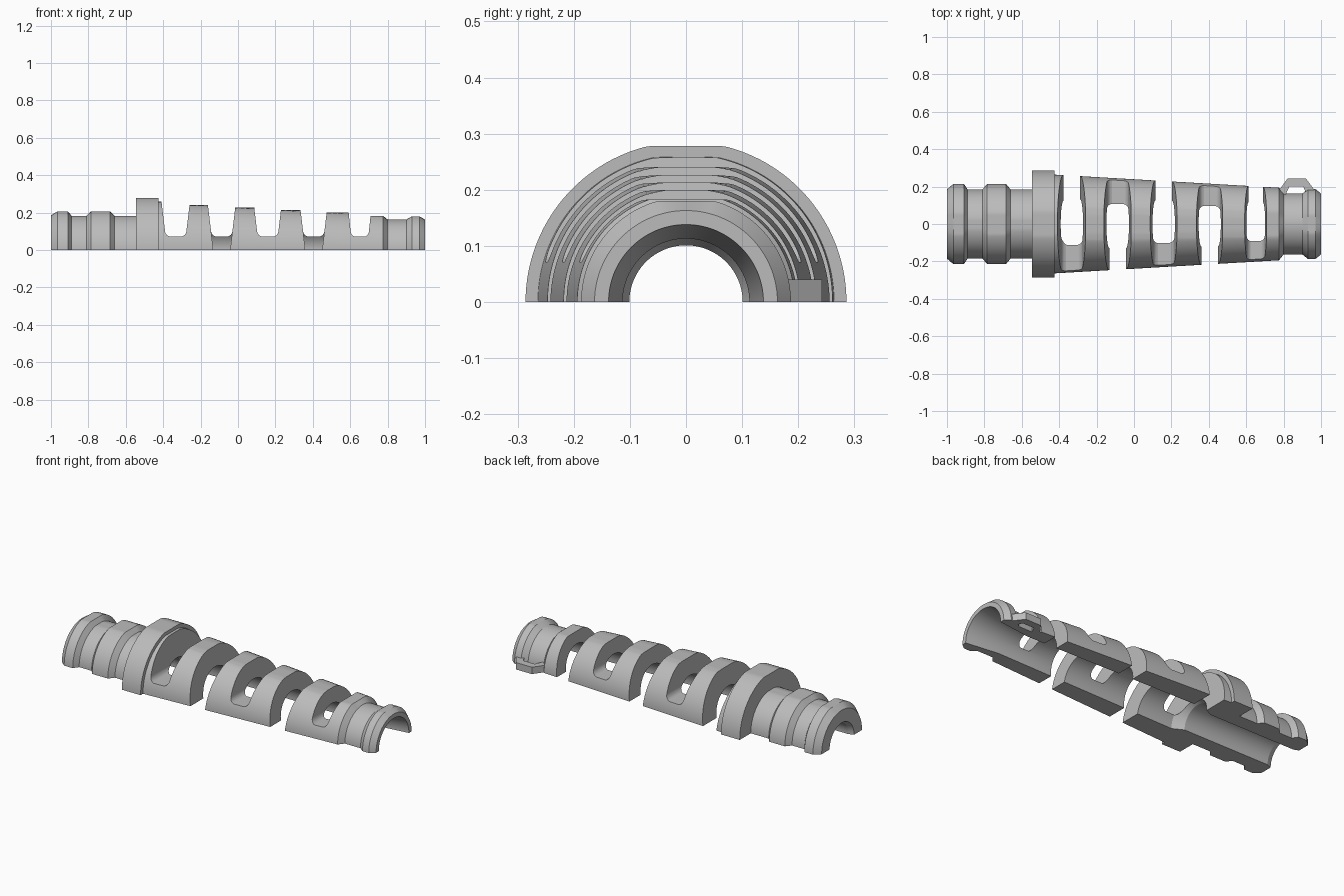
import bpy, bmesh
from math import sin, cos, pi

cube = bpy.data.objects.get("Cube")
if cube:
    bpy.data.objects.remove(cube, do_unlink=True)

grey = bpy.data.materials.new("light_grey")
grey.use_nodes = True
colour = (0.5, 0.5, 0.5, 1)
grey.diffuse_color = colour
grey.node_tree.nodes["Principled BSDF"].inputs["Base Color"].default_value = colour


def skin(bm, sections):
    """Join matching cross-sections into a closed solid."""
    rings = [[bm.verts.new(p) for p in s] for s in sections]
    n = len(rings[0])
    for a, b in zip(rings, rings[1:]):
        for i in range(n):
            j = (i + 1) % n
            bm.faces.new((a[i], a[j], b[j], b[i]))
    bm.faces.new(rings[0])
    bm.faces.new(rings[-1][::-1])


def finish(bm, name):
    bmesh.ops.recalc_face_normals(bm, faces=bm.faces[:])
    mesh = bpy.data.meshes.new(name)
    bm.to_mesh(mesh)
    bm.free()
    mesh.materials.append(grey)
    obj = bpy.data.objects.new(name, mesh)
    bpy.context.collection.objects.link(obj)
    return obj


slot_centres = [-.333 + .246 * i for i in range(5)]

# Outer profile: x, radius, height of the flat along the crown
outer = [(-1, .185, .185), (-.965, .215, .207), (-.91, .215, .207), (-.89, .185, .183),
         (-.81, .185, .183), (-.785, .215, .207), (-.685, .215, .207), (-.66, .185, .183),
         (-.545, .185, .183), (-.545, .286, .278), (-.425, .286, .278), (-.425, .264, .258)]
# The taper carries a level flat on each rib; the flats step down inside the slots
flats = [.258, .241, .226, .213, .2, .183]
for centre, before, after in zip(slot_centres, flats, flats[1:]):
    for x, flat in ((centre - .02, before), (centre + .02, after)):
        outer.append((x, .264 - .07 * (x + .425) / 1.2, flat))
outer += [(.775, .194, .183), (.8, .163, .163), (.9, .163, .163), (.93, .187, .18),
          (.97, .187, .18), (1, .163, .163)]
# Bore profile, running back from the narrow end
bore = [(1, .138), (.8, .113), (-.36, .133), (-.42, .101), (-.97, .101), (-1, .112)]

STEPS = 72
sections = []
for k in range(STEPS + 1):
    c = cos(pi * k / STEPS)
    s = sin(pi * k / STEPS) if k < STEPS else 0
    sections.append([(x, r * c, min(r * s, flat)) for x, r, flat in outer]
                    + [(x, r * c, r * s) for x, r in bore])
bm = bmesh.new()
skin(bm, sections)
shell = finish(bm, "strain_relief_half_shell")

# Tapered slots: rounded floor on one side, cut through the rim on the other
TOP, FLOOR, RADIUS, BELOW = .35, .07, .035, -.05


def half_width(z):
    return .045 + .12 * z


def mirrored(right, centre, scale):
    return ([(centre + x * scale, z) for x, z in right]
            + [(centre - x * scale, z) for x, z in reversed(right)])


wall = half_width(FLOOR + RADIUS)
angles = [t * pi / 12 for t in range(1, 7)]
closed = [(wall - RADIUS + RADIUS * sin(a), FLOOR + RADIUS - RADIUS * cos(a)) for a in angles]
opened = [(half_width(BELOW) * t / 5, BELOW) for t in range(1, 6)] + [closed[-1]]
bm = bmesh.new()
for i, centre in enumerate(slot_centres):
    scale = .86 if i == 4 else 1
    side = 1 if i % 2 == 0 else -1
    rim = [(half_width(TOP), TOP)]
    stations = [(-.4, closed), (0, closed), (.03, opened), (.4, opened)]
    skin(bm, [[(x, side * y, z) for x, z in mirrored(profile + rim, centre, scale)]
              for y, profile in stations])
cutter = finish(bm, "slot_cutter")

mod = shell.modifiers.new("slots", "BOOLEAN")
mod.operation = "DIFFERENCE"
mod.solver = "EXACT"
mod.object = cutter
bpy.context.view_layer.objects.active = shell
bpy.ops.object.modifier_apply(modifier=mod.name)
bpy.data.objects.remove(cutter, do_unlink=True)

# Tie eyelet on the back of the neck
outer_path = [(.775, .18), (.82, .242), (.92, .242), (.97, .175)]
inner_path = [(.81, .155), (.83, .2), (.905, .2), (.925, .155)]
bm = bmesh.new()
skin(bm, [[(*o, 0), (*i, 0), (*i, .04), (*o, .04)]
          for o, i in zip(outer_path, inner_path)])
finish(bm, "tie_eyelet")

# Smooth the round surfaces while keeping crisp edges
bpy.ops.object.select_all(action="DESELECT")
shell.select_set(True)
bpy.context.view_layer.objects.active = shell
bpy.ops.object.shade_smooth_by_angle(angle=pi / 9)
